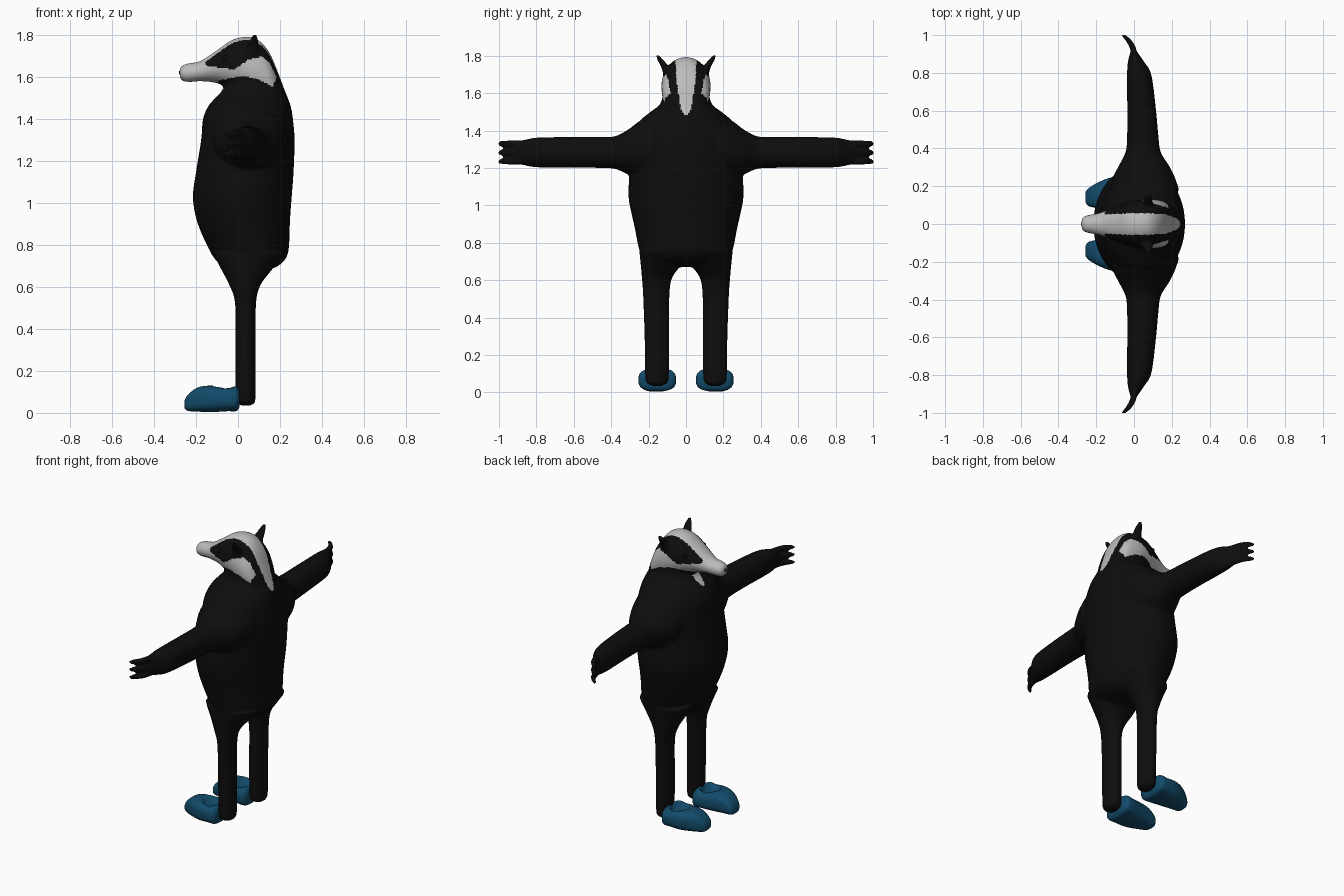
import bpy, bmesh, math
from mathutils import Vector

if "Cube" in bpy.data.objects:
    bpy.data.objects.remove(bpy.data.objects["Cube"])


def material(name, rgb):
    m = bpy.data.materials.new(name)
    m.diffuse_color = (*rgb, 1)
    m.use_nodes = True
    m.node_tree.nodes["Principled BSDF"].inputs["Base Color"].default_value = m.diffuse_color
    return m


BLACK = material("black_fur", (0.004, 0.004, 0.004))
WHITE = material("white_fur", (0.5, 0.5, 0.5))
BLUE = material("blue_shoe", (0.006, 0.07, 0.145))


def spline(rows, steps=5):
    """Smooth the list of sections with a Catmull-Rom curve."""
    out = []
    for i in range(len(rows) - 1):
        p = [rows[max(0, min(len(rows) - 1, i + k))] for k in (-1, 0, 1, 2)]
        for s in range(steps):
            t = s / steps
            out.append([0.5 * (2 * b + (c - a) * t + (2 * a - 5 * b + 4 * c - d) * t * t
                               + (3 * b - a - 3 * c + d) * t ** 3)
                        for a, b, c, d in zip(*p)])
    return out + [list(rows[-1])]


def loft(bm, axis, rows, side=1, n=36, power=1.0):
    """Skin ovals; each row is position on axis, then min/max of the other two axes."""
    others = [i for i in range(3) if i != axis]
    rings = []
    for t, a0, a1, b0, b1 in spline(rows):
        ring = []
        for k in range(n):
            ang = 2 * math.pi * k / n
            c, s = math.cos(ang), math.sin(ang)
            c = math.copysign(abs(c) ** power, c)
            s = math.copysign(abs(s) ** power, s)
            co = [0, 0, 0]
            co[axis] = t
            co[others[0]] = (a0 + a1) / 2 + (a1 - a0) / 2 * c
            co[others[1]] = (b0 + b1) / 2 + (b1 - b0) / 2 * s
            co[1] *= side
            ring.append(bm.verts.new(co))
        rings.append(ring)
    faces = [bm.faces.new((r[k], r[(k + 1) % n], q[(k + 1) % n], q[k]))
             for r, q in zip(rings, rings[1:]) for k in range(n)]
    faces += [bm.faces.new(rings[0]), bm.faces.new(rings[-1])]
    bmesh.ops.recalc_face_normals(bm, faces=faces)


def make(name, bm, mats):
    me = bpy.data.meshes.new(name)
    bm.to_mesh(me)
    bm.free()
    for m in mats:
        me.materials.append(m)
    me.shade_smooth()
    ob = bpy.data.objects.new(name, me)
    bpy.context.collection.objects.link(ob)
    return ob


bm = bmesh.new()

# Torso, bottom to neck: z, front, back, half width
torso = [(.67, .0, .11, .07), (.70, -.075, .19, .20), (.74, -.115, .23, .238),
         (.79, -.143, .243, .257), (.87, -.18, .246, .272), (.95, -.205, .25, .29),
         (1.04, -.215, .257, .307), (1.15, -.2, .265, .305), (1.30, -.176, .27, .30),
         (1.40, -.167, .262, .275), (1.46, -.143, .252, .238), (1.50, -.11, .238, .19),
         (1.54, -.075, .222, .14), (1.60, -.06, .195, .12), (1.65, -.02, .15, .10)]
loft(bm, 2, [(z, f, b, -w, w) for z, f, b, w in torso], n=48)

# Head, snout to nape: x, half width, bottom, top
head = [(-.278, .02, 1.60, 1.642), (-.265, .04, 1.583, 1.657), (-.23, .05, 1.577, 1.668),
        (-.18, .06, 1.581, 1.677), (-.10, .09, 1.572, 1.729), (-.03, .115, 1.54, 1.777),
        (.04, .13, 1.50, 1.793), (.10, .13, 1.46, 1.775), (.15, .122, 1.45, 1.717),
        (.19, .10, 1.43, 1.625), (.22, .07, 1.42, 1.545)]
loft(bm, 0, [(x, -w, w, lo, hi) for x, w, lo, hi in head], n=48)

for side in (1, -1):
    # Ear
    loft(bm, 2, [(1.69, .02, .10, .05, .12), (1.74, .04, .10, .09, .133),
                 (1.775, .055, .098, .118, .152), (1.805, .07, .09, .145, .163)], side)
    # Arm with flared shoulder
    loft(bm, 1, [(.18, -.13, .24, 1.13, 1.48), (.25, -.11, .215, 1.14, 1.45),
                 (.31, -.08, .185, 1.165, 1.405), (.38, -.045, .142, 1.195, 1.37),
                 (.46, -.037, .13, 1.2, 1.366), (.60, -.036, .117, 1.202, 1.366),
                 (.79, -.037, .092, 1.203, 1.363), (.86, -.032, .052, 1.213, 1.352),
                 (.90, -.022, .025, 1.222, 1.346), (.915, -.015, .012, 1.232, 1.338)], side)
    # Three curled claws
    for z in (1.235, 1.283, 1.33):
        loft(bm, 1, [(y, x - r, x + r, z - r, z + r) for y, x, r in
                     ((.86, .01, .018), (.91, .0, .018), (.95, -.014, .018),
                      (.98, -.036, .017), (1.004, -.06, .012))], side, n=16)
    # Leg widening into the hip
    loft(bm, 2, [(.034, .02, .055, .135, .175), (.045, .0, .075, .11, .2),
                 (.08, -.01, .084, .092, .218), (.3, -.013, .085, .09, .222),
                 (.52, -.014, .086, .088, .23), (.61, -.042, .108, .075, .236),
                 (.68, -.078, .16, .03, .242), (.76, -.12, .22, .0, .25)], side)

# Fuse the parts into one smooth skin
raw = make("body", bm, [BLACK, WHITE])
mod = raw.modifiers.new("fuse", "REMESH")
mod.mode, mod.voxel_size = "VOXEL", 0.008
mod = raw.modifiers.new("soften", "SMOOTH")
mod.factor, mod.iterations = 0.5, 6
graph = bpy.context.evaluated_depsgraph_get()
skin = bpy.data.meshes.new_from_object(raw.evaluated_get(graph))
raw.modifiers.clear()
raw.data = skin
skin.materials.clear()
skin.materials.append(BLACK)
skin.materials.append(WHITE)
skin.shade_smooth()


def along(knots, x):
    """Piecewise linear lookup."""
    for (x0, v0), (x1, v1) in zip(knots, knots[1:]):
        if x0 <= x <= x1:
            return v0 + (v1 - v0) * (x - x0) / (x1 - x0)
    return None


# Fur markings: cheek patch between two curves, and a tapering crown stripe
LOW = [(-.3, 1.5), (-.14, 1.5), (-.09, 1.585), (-.02, 1.6), (.03, 1.605),
       (.1, 1.59), (.165, 1.555), (.185, 1.6)]
HIGH = [(-.3, 1.8), (-.175, 1.8), (-.155, 1.656), (-.02, 1.637), (.05, 1.683),
        (.115, 1.7), (.15, 1.67), (.185, 1.6)]
STRIPE = [(1.485, .012), (1.52, .028), (1.62, .045), (1.72, .055), (1.82, .058)]
for p in skin.polygons:
    x, y, z = p.center
    p.material_index = 0
    if z < 1.485 or abs(y) > .2:
        continue
    lo, hi = along(LOW, x), along(HIGH, x)
    cheek = lo is not None and lo < z < hi and (x < 0 or abs(y) > .08)
    half = along(STRIPE, z)
    crown = half is not None and abs(y) < half and (p.normal.z > .2 or p.normal.x > .3)
    if cheek or crown:
        p.material_index = 1


def ball(name, centre, radius):
    b = bmesh.new()
    bmesh.ops.create_uvsphere(b, u_segments=20, v_segments=12, radius=radius)
    bmesh.ops.translate(b, verts=b.verts, vec=Vector(centre))
    make(name, b, [BLACK])


ball("nose", (-.266, 0, 1.622), .016)

for side, label in ((1, "left"), (-1, "right")):
    ball(label + "_eye", (-.06, side * .093, 1.69), .014)
    # Clog shoe with a sunken opening
    b = bmesh.new()
    loft(b, 0, [(-.256, .115, .17, .025, .055), (-.24, .095, .19, .01, .085),
                (-.19, .083, .22, .006, .122), (-.12, .07, .247, .004, .13),
                (-.05, .055, .254, .008, .124), (-.01, .055, .252, .008, .128),
                (.006, .075, .235, .025, .11)], side, n=48, power=.7)
    for v in b.verts:
        d = ((v.co.x + .065) / .06) ** 2 + ((abs(v.co.y) - .155) / .062) ** 2
        if v.co.z > .08 and d < 1:
            v.co.z -= .035 * min(1, 2.5 * (1 - d))
    make(label + "_shoe", b, [BLUE])
